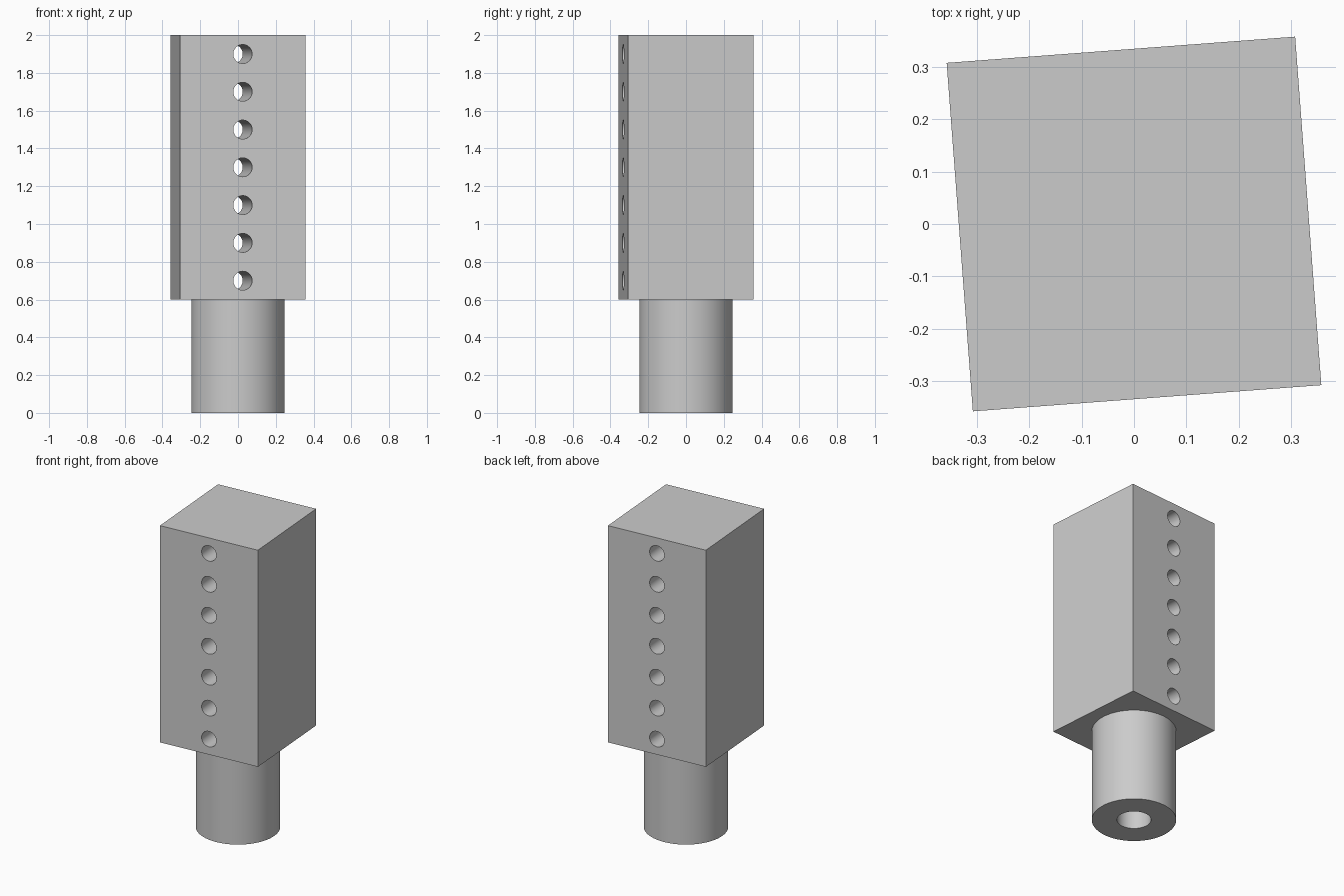
import bpy, bmesh, math
from mathutils import Matrix, Vector

cube = bpy.data.objects.get("Cube")
if cube:
    bpy.data.objects.remove(cube, do_unlink=True)

TURN = Matrix.Rotation(math.radians(4.3), 4, 'Z')
SIDE, BASE, TOP = 0.667, 0.6, 2.0
STEM_R, BORE_R, HOLE_R = 0.247, 0.1, 0.05

grey = bpy.data.materials.new("light grey")
grey.use_nodes = True
grey.diffuse_color = (0.6, 0.6, 0.6, 1)
grey.node_tree.nodes["Principled BSDF"].inputs["Base Color"].default_value = grey.diffuse_color


def make_object(name, bm):
    bmesh.ops.recalc_face_normals(bm, faces=bm.faces)
    mesh = bpy.data.meshes.new(name)
    bm.to_mesh(mesh)
    bm.free()
    mesh.materials.append(grey)
    obj = bpy.data.objects.new(name, mesh)
    bpy.context.collection.objects.link(obj)
    return obj


def select(obj):
    bpy.ops.object.select_all(action='DESELECT')
    obj.select_set(True)
    bpy.context.view_layer.objects.active = obj


def smooth(obj):
    select(obj)
    bpy.ops.object.shade_smooth_by_angle(angle=math.radians(30))


# Square block, slightly turned about the vertical axis
bm = bmesh.new()
bmesh.ops.create_cube(bm, size=1, matrix=TURN
                      @ Matrix.Translation((0, 0, (BASE + TOP) / 2))
                      @ Matrix.Diagonal((SIDE, SIDE, TOP - BASE, 1)))
block = make_object("block", bm)

# Row of through holes from front to back
bm = bmesh.new()
for i in range(7):
    bmesh.ops.create_cone(bm, cap_ends=True, segments=48, radius1=HOLE_R,
                          radius2=HOLE_R, depth=1,
                          matrix=TURN @ Matrix.Translation((0, 0, 0.7 + 0.2 * i))
                          @ Matrix.Rotation(math.pi / 2, 4, 'X'))
cutter = make_object("hole_cutter", bm)
cutter.hide_render = True
cut = block.modifiers.new("holes", 'BOOLEAN')
cut.operation = 'DIFFERENCE'
cut.solver = 'EXACT'
cut.object = cutter
select(block)
bpy.ops.object.modifier_apply(modifier=cut.name)
bpy.data.objects.remove(cutter, do_unlink=True)
smooth(block)

# Hollow round stem, closed above by the block
bm = bmesh.new()
profile = [(BORE_R, BASE), (BORE_R, 0), (STEM_R, 0), (STEM_R, BASE)]
verts = [bm.verts.new((r, 0, z)) for r, z in profile]
edges = [bm.edges.new(pair) for pair in zip(verts, verts[1:])]
bmesh.ops.spin(bm, geom=verts + edges, cent=Vector(), axis=(0, 0, 1),
               angle=math.tau, steps=96)
bmesh.ops.remove_doubles(bm, verts=bm.verts, dist=0.0001)
# Outer wall must face outwards even though the top is open
stem = make_object("stem", bm)
outer = max(stem.data.polygons, key=lambda p: p.center.xy.length)
if outer.normal.xy.dot(outer.center.xy) < 0:
    stem.data.flip_normals()
smooth(stem)
